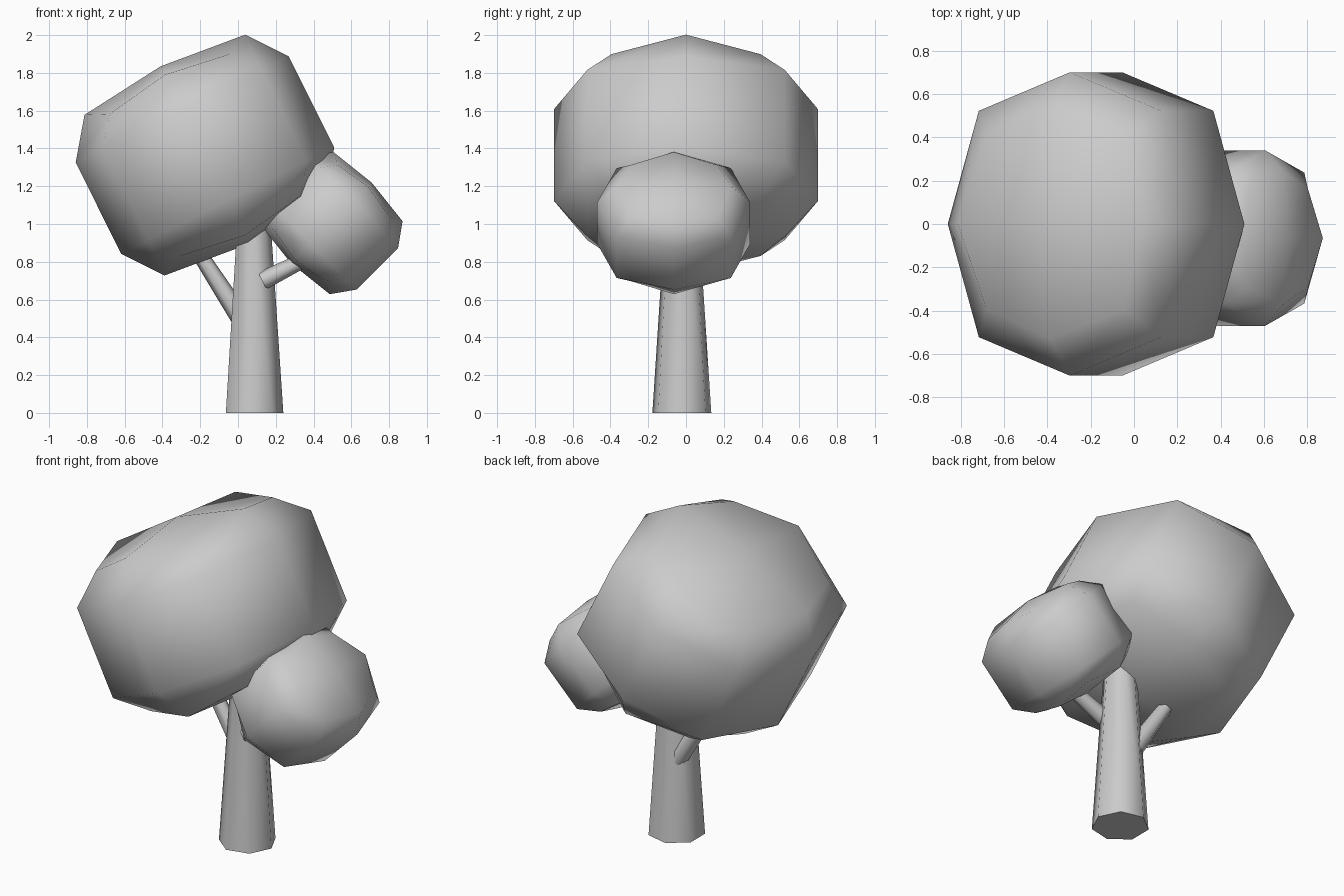
import bpy, bmesh, math
from mathutils import Matrix, Vector

cube = bpy.data.objects.get("Cube")
if cube:
    bpy.data.objects.remove(cube, do_unlink=True)

grey = bpy.data.materials.new("plain_grey")
grey.use_nodes = True
COLOUR = (0.6, 0.6, 0.6, 1)
grey.diffuse_color = COLOUR
grey.node_tree.nodes["Principled BSDF"].inputs["Base Color"].default_value = COLOUR


def finish(name, bm, sharp=None):
    bmesh.ops.recalc_face_normals(bm, faces=bm.faces[:])
    mesh = bpy.data.meshes.new(name)
    bm.to_mesh(mesh)
    bm.free()
    mesh.materials.append(grey)
    obj = bpy.data.objects.new(name, mesh)
    bpy.context.collection.objects.link(obj)
    bpy.ops.object.select_all(action="DESELECT")
    obj.select_set(True)
    bpy.context.view_layer.objects.active = obj
    if sharp:
        bpy.ops.object.shade_smooth_by_angle(angle=math.radians(sharp))
    else:
        bpy.ops.object.shade_smooth()
    return obj


def canopy(name, centre, size, tilt):
    """Rounded eight-sided box: two waist rings, two cap rings and quad caps."""
    bm = bmesh.new()

    def ring(scale, side_z, corner_z):
        verts = []
        for i in range(8):
            a = i * math.pi / 4
            r = scale * (1.055 if i % 2 else 1)
            z = corner_z if i % 2 else side_z
            verts.append(bm.verts.new((r * math.cos(a), r * math.sin(a), z)))
        return verts

    rings = [ring(0.755, -0.475, -0.42), ring(1, -0.27, -0.27),
             ring(1, 0.27, 0.27), ring(0.755, 0.475, 0.42)]
    for low, high in zip(rings, rings[1:]):
        for i in range(8):
            j = (i + 1) % 8
            bm.faces.new((low[i], low[j], high[j], high[i]))
    for cap, z in ((rings[0], -0.525), (rings[-1], 0.525)):
        pole = bm.verts.new((0, 0, z))
        for i in range(0, 8, 2):
            bm.faces.new((pole, cap[i], cap[i + 1], cap[(i + 2) % 8]))
    bm.transform(Matrix.Translation(centre)
                 @ Matrix.Rotation(math.radians(tilt), 4, "Y")
                 @ Matrix.Diagonal((*size, 1)))
    return finish(name, bm)


def limb(name, start, end, r_start, r_end, sides):
    """Tapered prism running from start to end."""
    start, end = Vector(start), Vector(end)
    axis = end - start
    bm = bmesh.new()
    bmesh.ops.create_cone(bm, cap_ends=True, segments=sides, radius1=r_start,
                          radius2=r_end, depth=axis.length)
    # First corner points along +x before the limb is aimed
    corner = max(bm.verts, key=lambda v: v.co.x * 100 + v.co.y).co
    spin = Matrix.Rotation(-math.atan2(corner.y, corner.x), 4, "Z")
    aim = Vector((0, 0, 1)).rotation_difference(axis).to_matrix().to_4x4()
    if sides == 7:
        spin = Matrix.Rotation(-math.pi / 2, 4, "Z")
    bm.transform(Matrix.Translation((start + end) / 2) @ aim @ spin)
    return finish(name, bm, 60)


# Foliage
canopy("large_canopy", (-0.175, 0, 1.365), (0.63, 0.70, 1), -26.5)
canopy("small_canopy", (0.495, -0.065, 1.005), (0.343, 0.405, 0.575), 45)

# Trunk and branches
limb("trunk", (0.08, -0.022, 0), (0.08, -0.022, 1.2), 0.16, 0.08, 7)
limb("left_branch", (0.03, 0.03, 0.48), (-0.3, 0.04, 0.99), 0.055, 0.035, 6)
limb("right_branch", (0.13, -0.10, 0.70), (0.45, -0.12, 0.86), 0.05, 0.035, 6)
